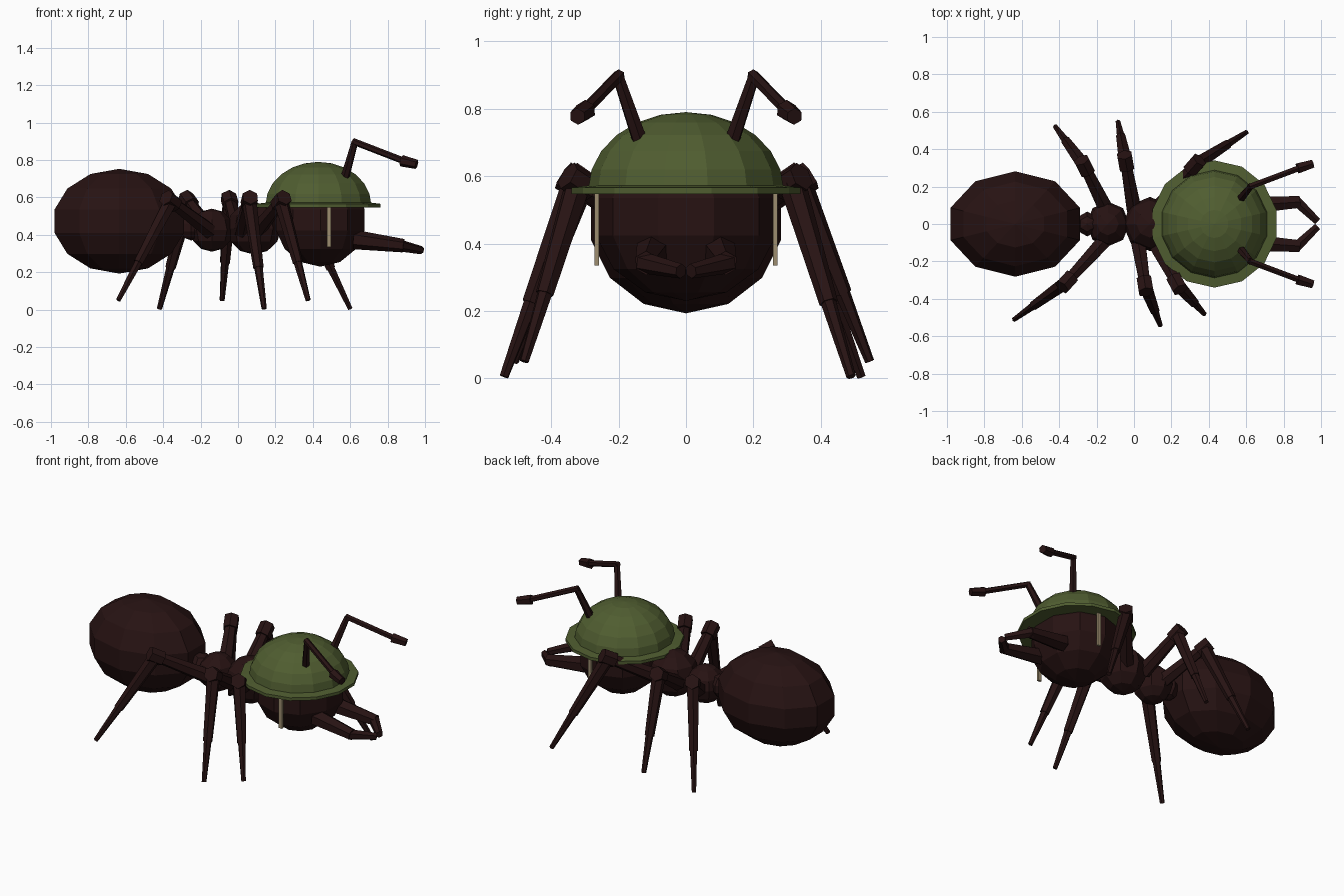
import bpy, bmesh, math
from mathutils import Vector, Matrix

if "Cube" in bpy.data.objects:
    bpy.data.objects.remove(bpy.data.objects["Cube"])


def material(name, rgb):
    m = bpy.data.materials.new(name)
    m.diffuse_color = (*rgb, 1)
    m.use_nodes = True
    m.node_tree.nodes["Principled BSDF"].inputs["Base Color"].default_value = m.diffuse_color
    return m


SHELL = material("dark red brown", (0.020, 0.0062, 0.0062))
GREEN = material("olive green", (0.080, 0.110, 0.030))
TAN = material("strap tan", (0.34, 0.27, 0.16))


def finish(name, bm, mat):
    bmesh.ops.recalc_face_normals(bm, faces=bm.faces[:])
    me = bpy.data.meshes.new(name)
    bm.to_mesh(me)
    bm.free()
    me.materials.append(mat)
    ob = bpy.data.objects.new(name, me)
    bpy.context.collection.objects.link(ob)
    return ob


def ellipsoid(name, centre, radii, seg=10, rings=7):
    bm = bmesh.new()
    bmesh.ops.create_uvsphere(bm, u_segments=seg, v_segments=rings, radius=1)
    bmesh.ops.transform(bm, verts=bm.verts[:],
                        matrix=Matrix.Translation(centre) @ Matrix.Diagonal((*radii, 1)))
    return finish(name, bm, SHELL)


def add_rod(bm, a, b, r1, r2, sides=6):
    a, b = Vector(a), Vector(b)
    d = b - a
    m = Matrix.Translation((a + b) / 2) @ d.to_track_quat('Z', 'Y').to_matrix().to_4x4()
    bmesh.ops.create_cone(bm, cap_ends=True, segments=sides, radius1=r1, radius2=r2,
                          depth=d.length, matrix=m)


def lathe(name, profile, centre, seg, mat):
    # Spin a (radius, height) profile around z
    bm = bmesh.new()
    rows = []
    for r, z in profile:
        if r == 0:
            rows.append([bm.verts.new((centre[0], centre[1], z))] * seg)
            continue
        angles = [math.pi / 2 + 2 * math.pi * i / seg for i in range(seg)]
        rows.append([bm.verts.new((centre[0] + r * math.cos(t), centre[1] + r * math.sin(t), z))
                     for t in angles])
    for low, high in zip(rows, rows[1:]):
        for i in range(seg):
            j = (i + 1) % seg
            quad = list(dict.fromkeys((low[i], low[j], high[j], high[i])))
            bm.faces.new(quad)
    return finish(name, bm, mat)


# Body segments
ellipsoid("abdomen", (-0.635, 0, 0.473), (0.373, 0.289, 0.28))
ellipsoid("waist", (-0.14, 0, 0.425), (0.115, 0.12, 0.115), 8, 6)
ellipsoid("waist_link", (-0.25, 0, 0.44), (0.07, 0.07, 0.07), 6, 5)
ellipsoid("thorax", (0.085, 0, 0.435), (0.145, 0.145, 0.14), 8, 6)
ellipsoid("head", (0.44, 0, 0.48), (0.256, 0.275, 0.25))

# Helmet: domed shell and thin closed brim
dome = [(0.29 * math.cos(t), 0.56 + 0.23 * math.sin(t))
        for t in (math.radians(15 * k) for k in range(6))] + [(0, 0.79)]
lathe("helmet_dome", dome, (0.43, 0), 14, GREEN)
lathe("helmet_brim", [(0, 0.547), (0.34, 0.547), (0.34, 0.566), (0.29, 0.572), (0, 0.572)],
      (0.43, 0), 14, GREEN)

# Legs: hip, knee and foot positions
legs = {
    "rear_leg_right": ((-0.15, -0.08, 0.42), (-0.36, -0.31, 0.58), (-0.64, -0.51, 0.05)),
    "rear_leg_left": ((-0.15, 0.08, 0.42), (-0.265, 0.31, 0.58), (-0.42, 0.52, 0.005)),
    "middle_leg_right": ((0.02, -0.08, 0.42), (0.06, -0.33, 0.58), (0.14, -0.54, 0.005)),
    "middle_leg_left": ((0.0, 0.08, 0.42), (-0.045, 0.335, 0.58), (-0.085, 0.545, 0.05)),
    "front_leg_right": ((0.10, -0.08, 0.42), (0.23, -0.32, 0.58), (0.375, -0.48, 0.05)),
    "front_leg_left": ((0.12, 0.08, 0.42), (0.325, 0.315, 0.58), (0.60, 0.49, 0.005)),
}
for name, (hip, knee, foot) in legs.items():
    bm = bmesh.new()
    h, k, f = Vector(hip), Vector(knee), Vector(foot)
    shin = k.lerp(f, 0.62)
    add_rod(bm, h, k, 0.045, 0.032)
    out = (k - h).normalized() * 0.042
    add_rod(bm, k - out, k + out, 0.045, 0.045)
    add_rod(bm, k, shin, 0.040, 0.028)
    add_rod(bm, k.lerp(f, 0.58), f, 0.024, 0.014)
    finish(name, bm, SHELL)

for side, s in (("right", -1), ("left", 1)):
    # Mandible: thick arm with inward hooked tip
    bm = bmesh.new()
    add_rod(bm, (0.62, s * 0.10, 0.375), (0.885, s * 0.118, 0.342), 0.052, 0.036)
    add_rod(bm, (0.865, s * 0.125, 0.343), (0.98, s * 0.015, 0.318), 0.032, 0.022)
    finish("mandible_" + side, bm, SHELL)

    # Antenna: elbowed stalk with a knob
    bm = bmesh.new()
    base, elbow, tip = (0.57, s * 0.135, 0.70), (0.625, s * 0.202, 0.897), (0.90, s * 0.305, 0.79)
    add_rod(bm, base, elbow, 0.024, 0.018)
    add_rod(bm, (0.615, s * 0.198, 0.90), tip, 0.018, 0.018)
    add_rod(bm, (0.875, s * 0.297, 0.796), (0.955, s * 0.322, 0.777), 0.031, 0.025)
    finish("antenna_" + side, bm, SHELL)

    # Hanging chin strap
    bm = bmesh.new()
    bmesh.ops.create_cube(bm, size=1, matrix=Matrix.Translation((0.487, s * 0.265, 0.445))
                          @ Matrix.Diagonal((0.022, 0.014, 0.22, 1)))
    finish("chin_strap_" + side, bm, TAN)
